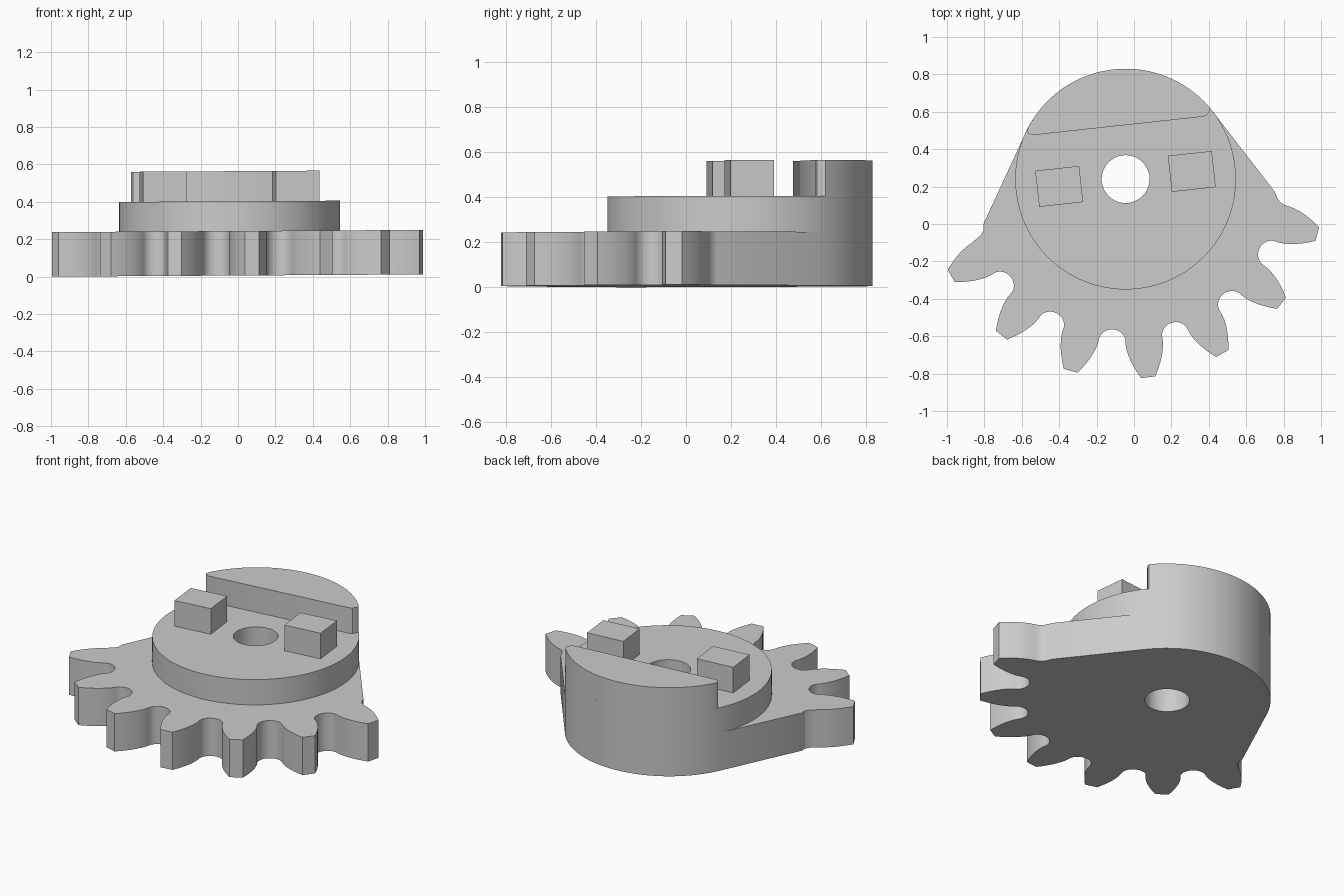
import bpy, bmesh
from math import sin, cos, pi, radians
from mathutils import Matrix, Vector

cube = bpy.data.objects.get("Cube")
if cube:
    bpy.data.objects.remove(cube, do_unlink=True)

grey = bpy.data.materials.new("plain_grey")
grey.use_nodes = True
colour = (0.6, 0.6, 0.6, 1)
grey.diffuse_color = colour
grey.node_tree.nodes["Principled BSDF"].inputs["Base Color"].default_value = colour

CX, CY = -0.045, 0.24          # shaft axis
RADIUS, BORE = 0.59, 0.128
PLATE_TOP, COLLAR_TOP, LUG_TOP = 0.238, 0.397, 0.558
PITCH = 22.5
TILT = 0.006                   # the part leans very slightly along x


def polar(angle, along, across=0.0):
    """Point measured along and across a spoke of the gear."""
    a = radians(angle)
    return (CX + along * cos(a) - across * sin(a),
            CY + along * sin(a) + across * cos(a))


def arc(r, start, end, n):
    return [polar(start + (end - start) * i / n, r) for i in range(n + 1)]


def prism(name, outline, z0, z1, hole=None, bottom=False):
    """Extrude an outline, with an optional hole, between two heights."""
    bm = bmesh.new()
    loops = [outline] + ([hole] if hole else [])
    rings = [[[bm.verts.new((x, y, z + TILT * (x + 1))) for x, y in pts]
              for z in (z0, z1)] for pts in loops]
    for low, high in rings:
        n = len(low)
        for i in range(n):
            j = (i + 1) % n
            bm.faces.new((low[i], low[j], high[j], high[i]))
    for level in ((0, 1) if bottom else (1,)):
        edges = []
        for ring in rings:
            vs = ring[level]
            edges += [bm.edges.get((vs[i - 1], vs[i])) for i in range(len(vs))]
        bmesh.ops.triangle_fill(bm, use_beauty=True, edges=edges,
                                normal=Vector((0, 0, 1 if level else -1)))
    bmesh.ops.recalc_face_normals(bm, faces=bm.faces[:])
    # Open-bottomed parts: make sure the top faces up
    top = max(bm.faces, key=lambda f: f.calc_center_median().z)
    if top.normal.z < 0:
        bmesh.ops.reverse_faces(bm, faces=bm.faces[:])
    mesh = bpy.data.meshes.new(name)
    bm.to_mesh(mesh)
    bm.free()
    mesh.materials.append(grey)
    obj = bpy.data.objects.new(name, mesh)
    bpy.context.collection.objects.link(obj)
    bpy.ops.object.select_all(action='DESELECT')
    obj.select_set(True)
    bpy.context.view_layer.objects.active = obj
    bpy.ops.object.shade_smooth_by_angle(angle=radians(28))
    return obj


bore = arc(BORE, 0, 360, 48)[:-1]

# Toothed plate: round back, straight sides, seven teeth with round roots
flank = [(0.885, 0.1), (0.915, 0.097), (0.945, 0.09), (0.975, 0.081),
         (1.005, 0.069), (1.035, 0.055), (1.066, 0.038)]
teeth = [-83.5 + PITCH * k for k in range(-3, 4)]
outline = arc(RADIUS, 37, 158, 48)
outline += [(-0.805, 0.0), (-0.805, -0.035), (-0.82, -0.062), (-0.842, -0.078)]
for angle in teeth:
    outline += [polar(angle, r, -w) for r, w in flank]
    outline += [polar(angle, r, w) for r, w in reversed(flank)]
    if angle != teeth[-1]:
        for i in range(13):
            t = pi * i / 12
            outline.append(polar(angle + PITCH / 2, 0.873 - 0.067 * sin(t),
                                 -0.072 * cos(t)))
outline += [(0.803, 0.103), (0.783, 0.115), (0.767, 0.137), (0.753, 0.172)]
prism("toothed_plate", outline, 0, PLATE_TOP, bore, bottom=True)

# Raised round collar
prism("collar", arc(RADIUS, 0, 360, 144)[:-1], PLATE_TOP, COLLAR_TOP, bore)

# Back wall: segment of the disc with rounded corners
wall = arc(RADIUS, 40, 152, 48)
wall += [(-0.571, 0.498), (-0.562, 0.482), (-0.542, 0.475),
         (0.37, 0.574), (0.39, 0.582), (0.402, 0.6)]
prism("back_wall", wall, COLLAR_TOP, LUG_TOP)

# Two drive lugs
turn = Matrix.Rotation(radians(6.3), 2)
for name, centre in (("right_lug", (-0.4, 0.201)), ("left_lug", (0.309, 0.281))):
    corners = [Vector(centre) + turn @ Vector((sx * 0.118, sy * 0.097))
               for sx, sy in ((-1, -1), (1, -1), (1, 1), (-1, 1))]
    prism(name, [tuple(c) for c in corners], COLLAR_TOP, LUG_TOP)
